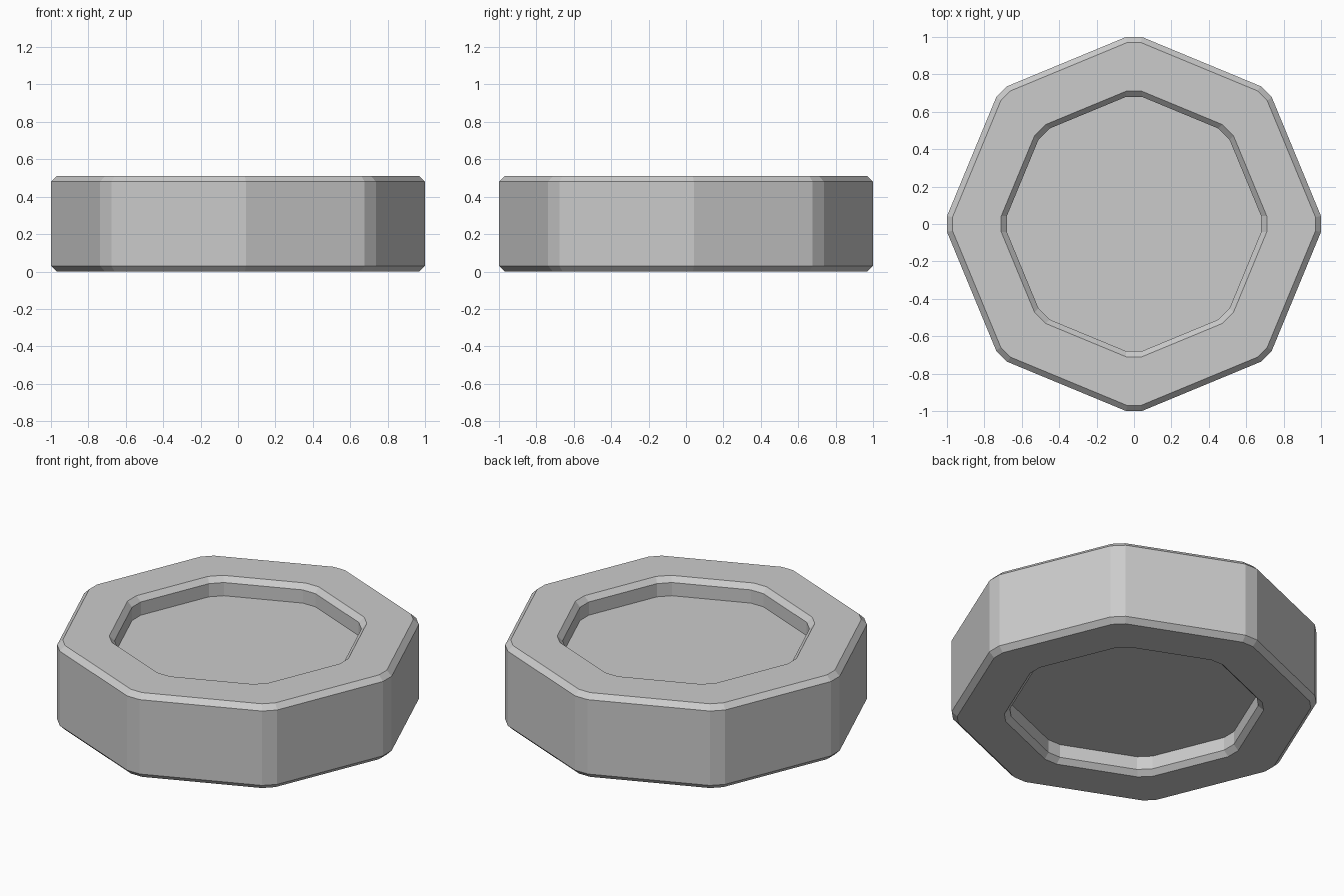
import bpy, bmesh
from math import pi, cos, sin

if "Cube" in bpy.data.objects:
    bpy.data.objects.remove(bpy.data.objects["Cube"])

# (flat distance, corner half width, z) for each loop, from bottom floor round to top floor
PROFILE = [
    (0.68, 0.042, 0.11),   # underside recess floor
    (0.68, 0.042, 0.03),
    (0.71, 0.042, 0.0),    # underside lip
    (0.97, 0.037, 0.0),
    (1.0, 0.042, 0.03),    # outer wall
    (1.0, 0.042, 0.48),
    (0.97, 0.037, 0.51),   # top lip
    (0.71, 0.042, 0.51),
    (0.68, 0.042, 0.48),
    (0.68, 0.042, 0.40),   # top recess floor
]


def octagon_loop(bm, dist, half, z):
    """Octagon with its eight corners cut by a small flat."""
    verts = []
    for k in range(8):
        a = k * pi / 4
        for t in (-half, half):
            verts.append(bm.verts.new((dist * cos(a) - t * sin(a),
                                       dist * sin(a) + t * cos(a), z)))
    return verts


bm = bmesh.new()
loops = [octagon_loop(bm, *p) for p in PROFILE]

# Walls, chamfers and lips between neighbouring loops
for lo, hi in zip(loops, loops[1:]):
    for i in range(16):
        j = (i + 1) % 16
        bm.faces.new((lo[i], lo[j], hi[j], hi[i]))

# Recess floors
bm.faces.new(loops[0][::-1])
bm.faces.new(loops[-1])
bmesh.ops.recalc_face_normals(bm, faces=bm.faces)

mesh = bpy.data.meshes.new("octagonal_disc")
bm.to_mesh(mesh)
bm.free()
disc = bpy.data.objects.new("octagonal_disc", mesh)
bpy.context.collection.objects.link(disc)
